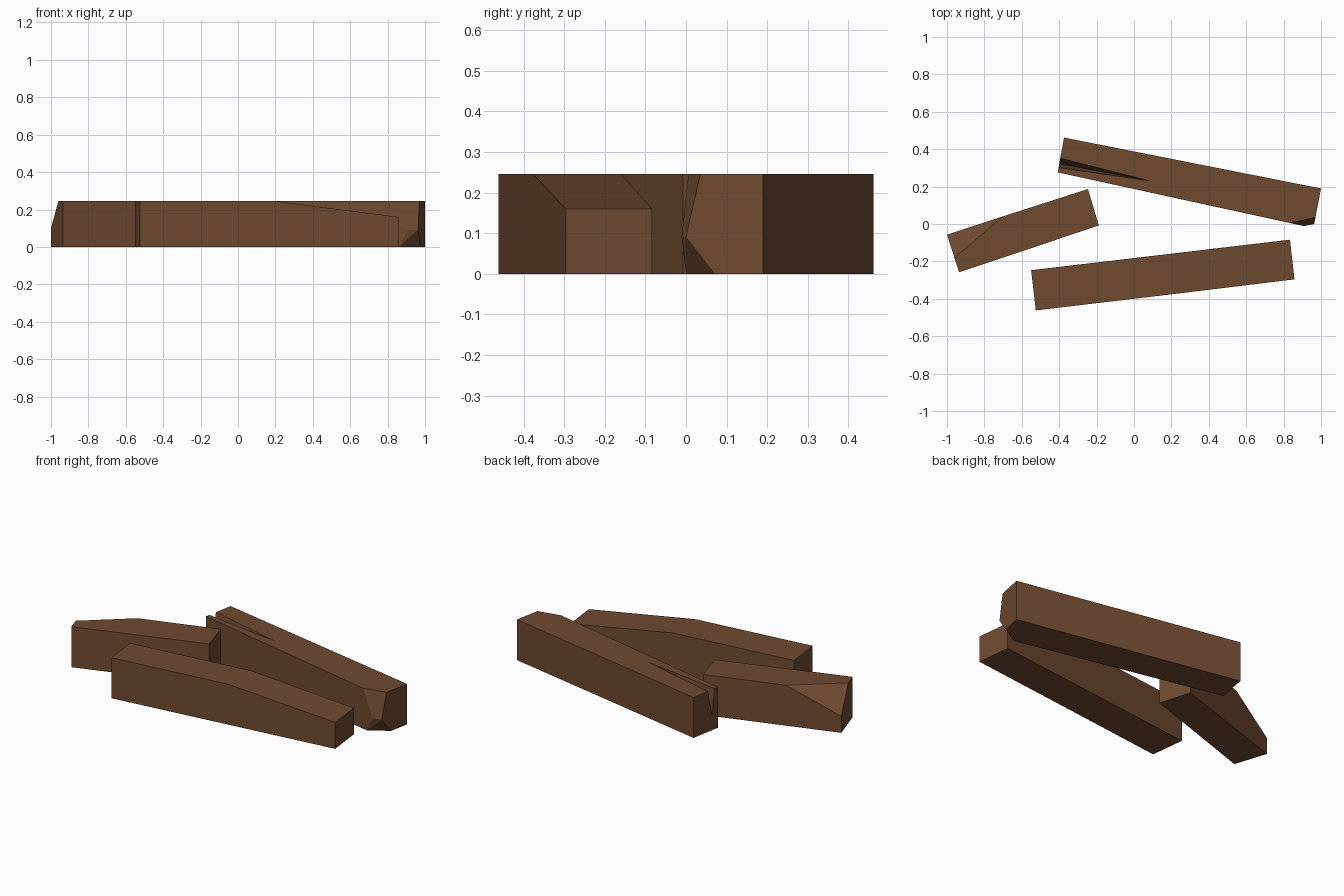
import bpy, bmesh
from mathutils import Vector

if "Cube" in bpy.data.objects:
    bpy.data.objects.remove(bpy.data.objects["Cube"])

H = 0.245  # plank height

wood = bpy.data.materials.new("brown_wood")
wood.diffuse_color = (0.162, 0.070, 0.030, 1)
wood.use_nodes = True
wood.node_tree.nodes["Principled BSDF"].inputs["Base Color"].default_value = wood.diffuse_color


def hull(name, points):
    """Flat-faced convex solid wrapped around a few corner points."""
    bm = bmesh.new()
    for p in points:
        bm.verts.new(p)
    bmesh.ops.convex_hull(bm, input=bm.verts[:])
    bmesh.ops.dissolve_limit(bm, angle_limit=0.02, verts=bm.verts[:], edges=bm.edges[:])
    bmesh.ops.recalc_face_normals(bm, faces=bm.faces[:])
    mesh = bpy.data.meshes.new(name)
    bm.to_mesh(mesh)
    bm.free()
    mesh.materials.append(wood)
    obj = bpy.data.objects.new(name, mesh)
    bpy.context.collection.objects.link(obj)
    return obj


def at(z, *corners):
    """Lift plan corners to height z."""
    return [Vector((x, y, z)) for x, y in corners]


# Front plank: top slopes down to its right end
left = [(-0.55, -0.247), (-0.525, -0.462)]
right = [(0.834, -0.084), (0.858, -0.296)]
crease = [(0.2, -0.159), (0.2, -0.376)]
hull("front_plank", at(0, *left, *right) + at(H, *left, *crease) + at(0.16, *right))

# Short left plank: one upper corner sliced off
cut = (-1.0, -0.057)
rest = [(-0.246, 0.187), (-0.188, -0.008), (-0.935, -0.258)]
hull("left_plank", at(0, cut, *rest) + at(0.1, cut)
     + at(H, (-0.70, 0.041), (-0.96, -0.181), *rest))

# Back plank: right front corner chipped to a ridge
ends = [(-0.374, 0.462), (-0.408, 0.276), (1.0, 0.19)]
back = hull("back_plank", at(0, *ends, (0.86, 0.0), (0.975, 0.07))
            + at(0.09, (0.909, -0.011), (0.963, 0.0))
            + at(H, *ends, (0.834, 0.006), (0.97, 0.035)))

# Split in the back plank: V wedge narrowing to a point on the top
tip = Vector((0.086, 0.23, H))
mouth = at(H, (-0.394, 0.352), (-0.404, 0.302)) + at(0.085, (-0.4, 0.322))
wide = [tip + (p - tip) * 1.1 for p in mouth]
up = Vector((0, 0, 0.1))
cutter = hull("split_cutter", [tip, tip + up] + wide + [p + up for p in wide[:2]])
cutter.hide_render = True

mod = back.modifiers.new("split", "BOOLEAN")
mod.operation = "DIFFERENCE"
mod.solver = "EXACT"
mod.object = cutter
bpy.context.view_layer.objects.active = back
bpy.ops.object.modifier_apply(modifier=mod.name)
bpy.data.objects.remove(cutter)
